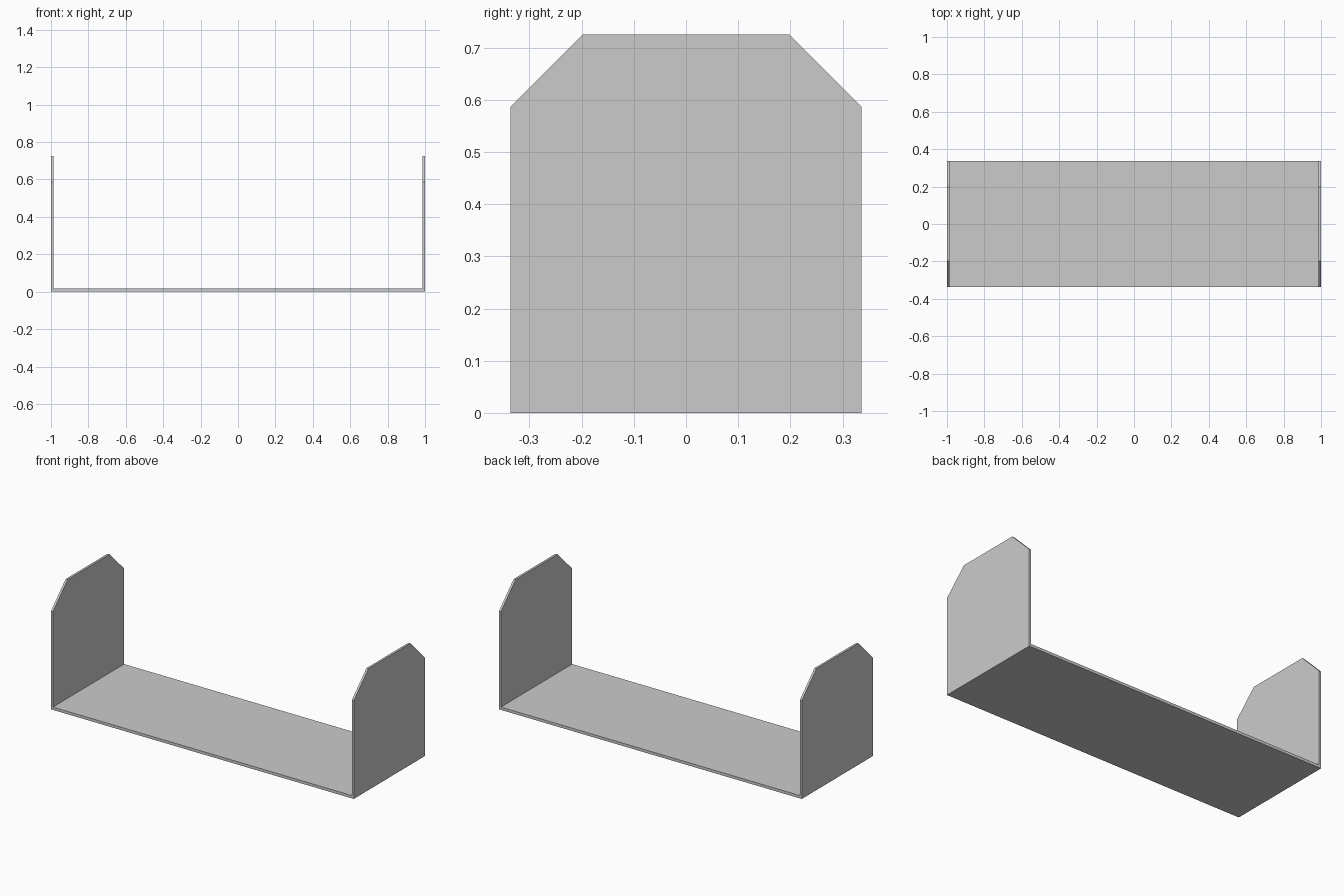
import bpy
import bmesh
from mathutils import Vector

cube = bpy.data.objects.get("Cube")
if cube:
    bpy.data.objects.remove(cube, do_unlink=True)

HALF_LENGTH = 1.0
HALF_DEPTH = 0.336
HEIGHT = 0.725
CHAMFER = 0.138
WALL = 0.013
FLOOR = 0.017

# Plain grey sheet metal
grey = bpy.data.materials.new("plain_grey")
grey.use_nodes = True
colour = (0.6, 0.6, 0.6, 1.0)
grey.diffuse_color = colour
grey.node_tree.nodes["Principled BSDF"].inputs["Base Color"].default_value = colour

# U-shaped profile, pulled from front to back
inner = HALF_LENGTH - WALL
profile = [(-HALF_LENGTH, 0), (HALF_LENGTH, 0), (HALF_LENGTH, HEIGHT), (inner, HEIGHT),
           (inner, FLOOR), (-inner, FLOOR), (-inner, HEIGHT), (-HALF_LENGTH, HEIGHT)]
bm = bmesh.new()
front = bm.faces.new([bm.verts.new((x, -HALF_DEPTH, z)) for x, z in profile])
pulled = bmesh.ops.extrude_face_region(bm, geom=[front], use_keep_orig=True)
verts = [g for g in pulled["geom"] if isinstance(g, bmesh.types.BMVert)]
bmesh.ops.translate(bm, verts=verts, vec=(0, 2 * HALF_DEPTH, 0))

# Clipped top corners at the front and back of both end plates
for side in (-1, 1):
    cut = bmesh.ops.bisect_plane(
        bm, geom=bm.verts[:] + bm.edges[:] + bm.faces[:],
        plane_co=Vector((0, side * HALF_DEPTH, HEIGHT - CHAMFER)),
        plane_no=Vector((0, side, 1)).normalized(), clear_outer=True)
    bmesh.ops.holes_fill(bm, edges=[e for e in bm.edges if e.is_boundary], sides=0)
bmesh.ops.recalc_face_normals(bm, faces=bm.faces[:])

mesh = bpy.data.meshes.new("bracket")
bm.to_mesh(mesh)
bm.free()
mesh.materials.append(grey)
bracket = bpy.data.objects.new("bracket", mesh)
bpy.context.collection.objects.link(bracket)
